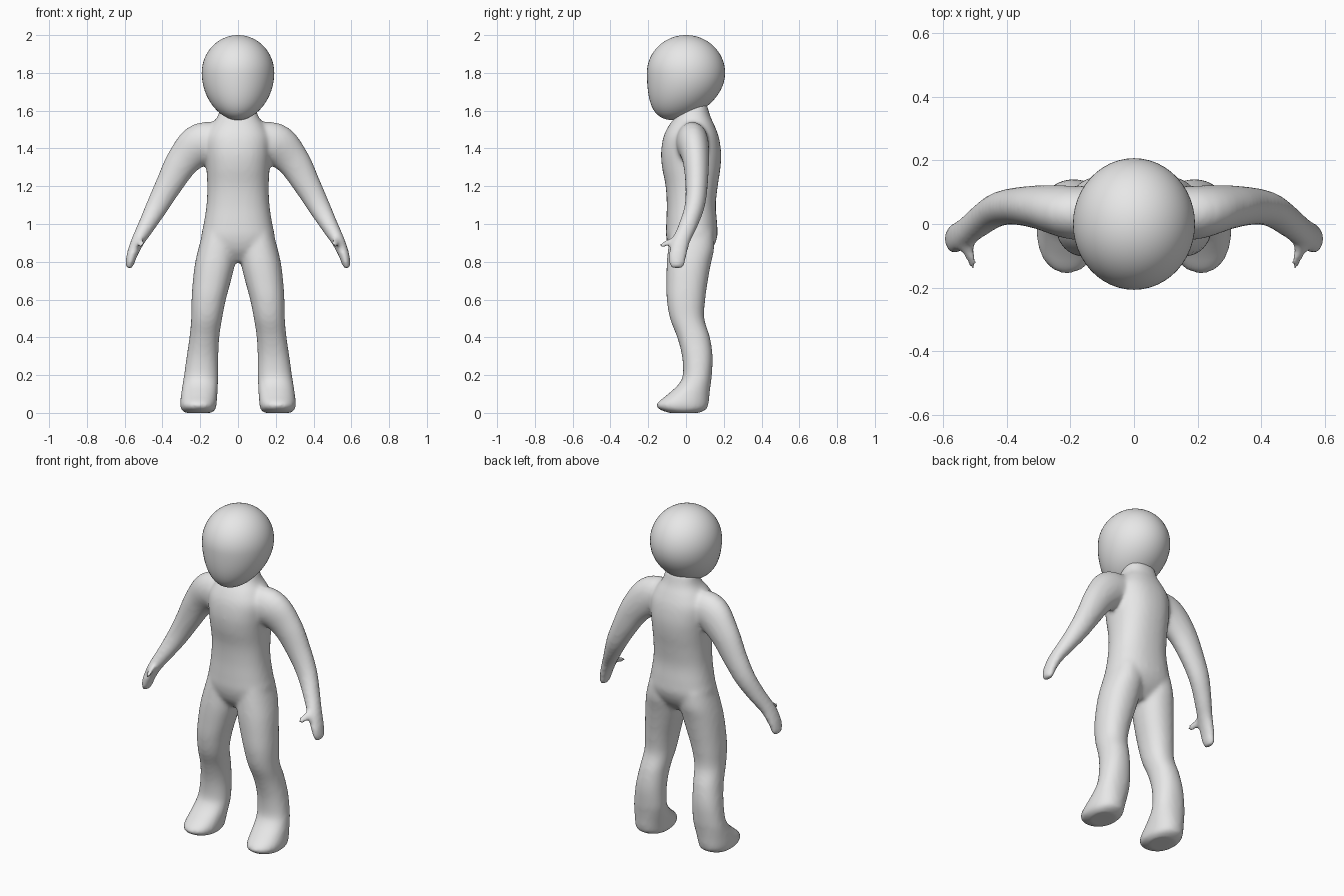
import bpy, bmesh, math
from mathutils import Vector

grey = bpy.data.materials.new("plain_grey")
grey.diffuse_color = (0.8, 0.8, 0.8, 1)


def spline(rows, steps=5):
    """Smoothly interpolate section rows (Catmull-Rom)."""
    out = []
    for i in range(len(rows) - 1):
        p0, p1 = rows[max(i - 1, 0)], rows[i]
        p2, p3 = rows[i + 1], rows[min(i + 2, len(rows) - 1)]
        for s in range(steps):
            t = s / steps
            out.append([0.5 * (2 * b + (c - a) * t + (2 * a - 5 * b + 4 * c - d) * t * t
                               + (3 * b - a - 3 * c + d) * t ** 3)
                        for a, b, c, d in zip(p0, p1, p2, p3)])
    return out + [list(rows[-1])]


def loft(bm, rows, side=1, power=2.0, tilt=False, n=32):
    """Closed tube through rows (x, y, z, half width, half depth)."""
    rows = spline(rows)
    rings = []
    for i, (x, y, z, rx, ry) in enumerate(rows):
        across = Vector((1, 0, 0))
        if tilt:
            a, b = rows[max(i - 1, 0)], rows[min(i + 1, len(rows) - 1)]
            across = Vector((-(b[2] - a[2]), 0, b[0] - a[0])).normalized()
        ring = []
        for k in range(n):
            c, s = math.cos(2 * math.pi * k / n), math.sin(2 * math.pi * k / n)
            c = math.copysign(abs(c) ** (2 / power), c)
            s = math.copysign(abs(s) ** (2 / power), s)
            p = Vector((x, y, z)) + across * rx * c + Vector((0, ry * s, 0))
            ring.append(bm.verts.new((p.x * side, p.y, p.z)))
        rings.append(ring)
    for a, b in zip(rings, rings[1:]):
        for k in range(n):
            bm.faces.new((a[k], a[(k + 1) % n], b[(k + 1) % n], b[k]))
    bm.faces.new(rings[0])
    bm.faces.new(rings[-1])


def finish(name, bm):
    bmesh.ops.recalc_face_normals(bm, faces=bm.faces)
    mesh = bpy.data.meshes.new(name)
    bm.to_mesh(mesh)
    bm.free()
    mesh.materials.append(grey)
    mesh.polygons.foreach_set("use_smooth", [True] * len(mesh.polygons))
    obj = bpy.data.objects.new(name, mesh)
    bpy.context.collection.objects.link(obj)
    return obj


# Trunk and neck
torso = [(0, 0.02, 0.80, 0.10, 0.06), (0, 0.025, 0.86, 0.18, 0.11),
         (0, 0.03, 0.93, 0.195, 0.135), (0, 0.03, 1.0, 0.182, 0.135),
         (0, 0.028, 1.1, 0.167, 0.13), (0, 0.03, 1.2, 0.163, 0.138),
         (0, 0.028, 1.3, 0.168, 0.155), (0, 0.027, 1.38, 0.175, 0.159),
         (0, 0.027, 1.46, 0.175, 0.147), (0, 0.03, 1.52, 0.145, 0.122),
         (0, 0.037, 1.57, 0.108, 0.092), (0, 0.045, 1.635, 0.088, 0.066)]
# Leg with foot
leg = [(0.21, -0.01, 0.0, 0.07, 0.08), (0.21, -0.017, 0.02, 0.092, 0.126),
       (0.21, -0.017, 0.05, 0.097, 0.137), (0.205, 0.015, 0.10, 0.096, 0.11),
       (0.20, 0.045, 0.15, 0.094, 0.086), (0.195, 0.06, 0.2, 0.091, 0.077),
       (0.188, 0.06, 0.3, 0.084, 0.081), (0.178, 0.04, 0.4, 0.079, 0.087),
       (0.166, 0.006, 0.5, 0.082, 0.091), (0.155, 0.0, 0.6, 0.091, 0.102),
       (0.138, 0.006, 0.7, 0.101, 0.110), (0.122, 0.015, 0.79, 0.106, 0.117),
       (0.11, 0.027, 0.87, 0.10, 0.122), (0.10, 0.032, 0.96, 0.085, 0.115)]
# Arm with flattened hand
arm = [(0.05, 0.03, 1.435, 0.09, 0.08), (0.19, 0.035, 1.425, 0.112, 0.085),
       (0.29, 0.052, 1.335, 0.090, 0.070), (0.37, 0.056, 1.2, 0.071, 0.059),
       (0.43, 0.045, 1.09, 0.059, 0.054), (0.485, 0.01, 0.99, 0.046, 0.052),
       (0.53, -0.026, 0.91, 0.036, 0.050), (0.56, -0.043, 0.84, 0.029, 0.048),
       (0.573, -0.047, 0.79, 0.023, 0.042), (0.577, -0.047, 0.765, 0.014, 0.03)]
thumb = [(0.54, -0.03, 0.925, 0.03, 0.03), (0.525, -0.075, 0.908, 0.026, 0.028),
         (0.51, -0.115, 0.892, 0.02, 0.024), (0.503, -0.137, 0.885, 0.015, 0.018)]

bm = bmesh.new()
loft(bm, torso, power=2.3)
for side in (1, -1):
    loft(bm, leg, side, power=2.2)
    loft(bm, arm, side, tilt=True)
    loft(bm, thumb, side, tilt=True)
body = finish("body", bm)

# Fuse the limbs into one soft skin
fuse = body.modifiers.new("fuse", 'REMESH')
fuse.mode = 'VOXEL'
fuse.voxel_size = 0.011
fuse.use_smooth_shade = True
soften = body.modifiers.new("soften", 'SMOOTH')
soften.factor = 0.5
soften.iterations = 10

# Egg-shaped head with the chin drawn down and forward
bm = bmesh.new()
bmesh.ops.create_uvsphere(bm, u_segments=48, v_segments=32, radius=1)
for v in bm.verts:
    x, y, z = v.co
    low = min(z, 0)
    v.co = (0.192 * x * (1 - 0.06 * low * low), 0.207 * y - 0.07 * low * low,
            1.8 + z * (0.25 if z < 0 else 0.2))
finish("head", bm)
